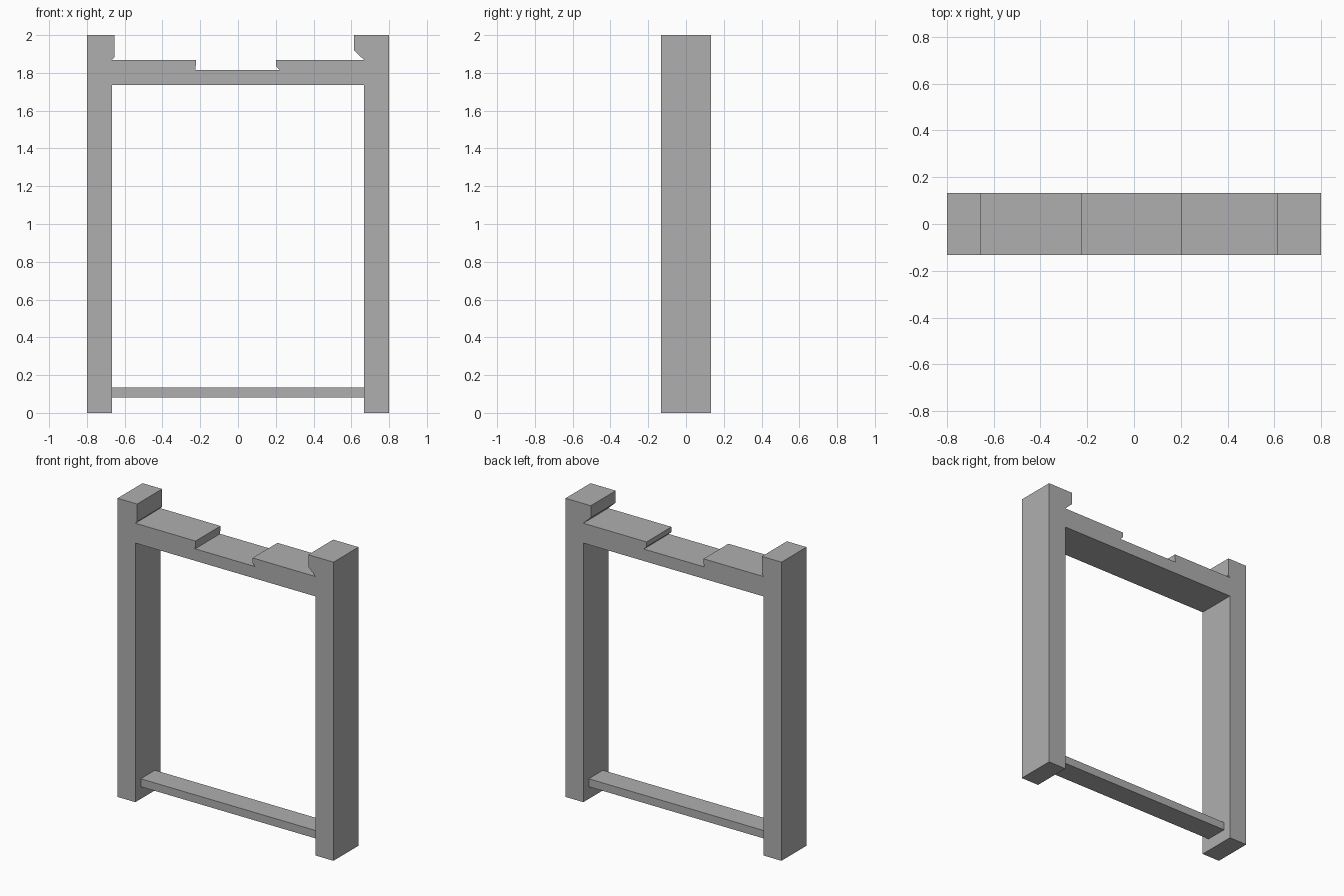
import bpy
import bmesh

cube = bpy.data.objects.get("Cube")
if cube:
    bpy.data.objects.remove(cube, do_unlink=True)

grey = bpy.data.materials.new("plain grey")
grey.use_nodes = True
colour = (0.43, 0.43, 0.43, 1)
grey.diffuse_color = colour
grey.node_tree.nodes["Principled BSDF"].inputs["Base Color"].default_value = colour


def extrude_profile(name, outline, half_depth):
    """Extrude an (x, z) outline along y, centred on y = 0."""
    bm = bmesh.new()
    face = bm.faces.new([bm.verts.new((x, -half_depth, z)) for x, z in outline])
    result = bmesh.ops.extrude_face_region(bm, geom=[face])
    moved = [v for v in result["geom"] if isinstance(v, bmesh.types.BMVert)]
    bmesh.ops.translate(bm, verts=moved, vec=(0, 2 * half_depth, 0))
    bmesh.ops.recalc_face_normals(bm, faces=bm.faces)
    mesh = bpy.data.meshes.new(name)
    bm.to_mesh(mesh)
    bm.free()
    mesh.materials.append(grey)
    obj = bpy.data.objects.new(name, mesh)
    bpy.context.collection.objects.link(obj)
    return obj


half_width, inner = 0.8, 0.668
beam_bottom, beam_top, notch_floor, height = 1.735, 1.868, 1.815, 2.0

# Two posts and the notched top beam, as one outline
frame_outline = [
    (-half_width, 0), (-inner, 0), (-inner, beam_bottom),
    (inner, beam_bottom), (inner, 0), (half_width, 0),
    # left post head with its sloping undercut
    (half_width, height), (0.613, height), (0.613, 1.92), (inner, beam_top),
    # shallow notch in the middle of the beam
    (0.2, beam_top), (0.2, 1.835), (0.22, notch_floor),
    (-0.225, notch_floor), (-0.222, beam_top),
    # right post head with a small undercut
    (-inner, beam_top), (-0.655, 1.882), (-0.655, height), (-half_width, height),
]
extrude_profile("frame", frame_outline, 0.132)

# Thin rung between the feet, set back from both faces
extrude_profile("bottom_rung", [(-inner, 0.082), (inner, 0.082),
                                (inner, 0.135), (-inner, 0.135)], 0.075)
